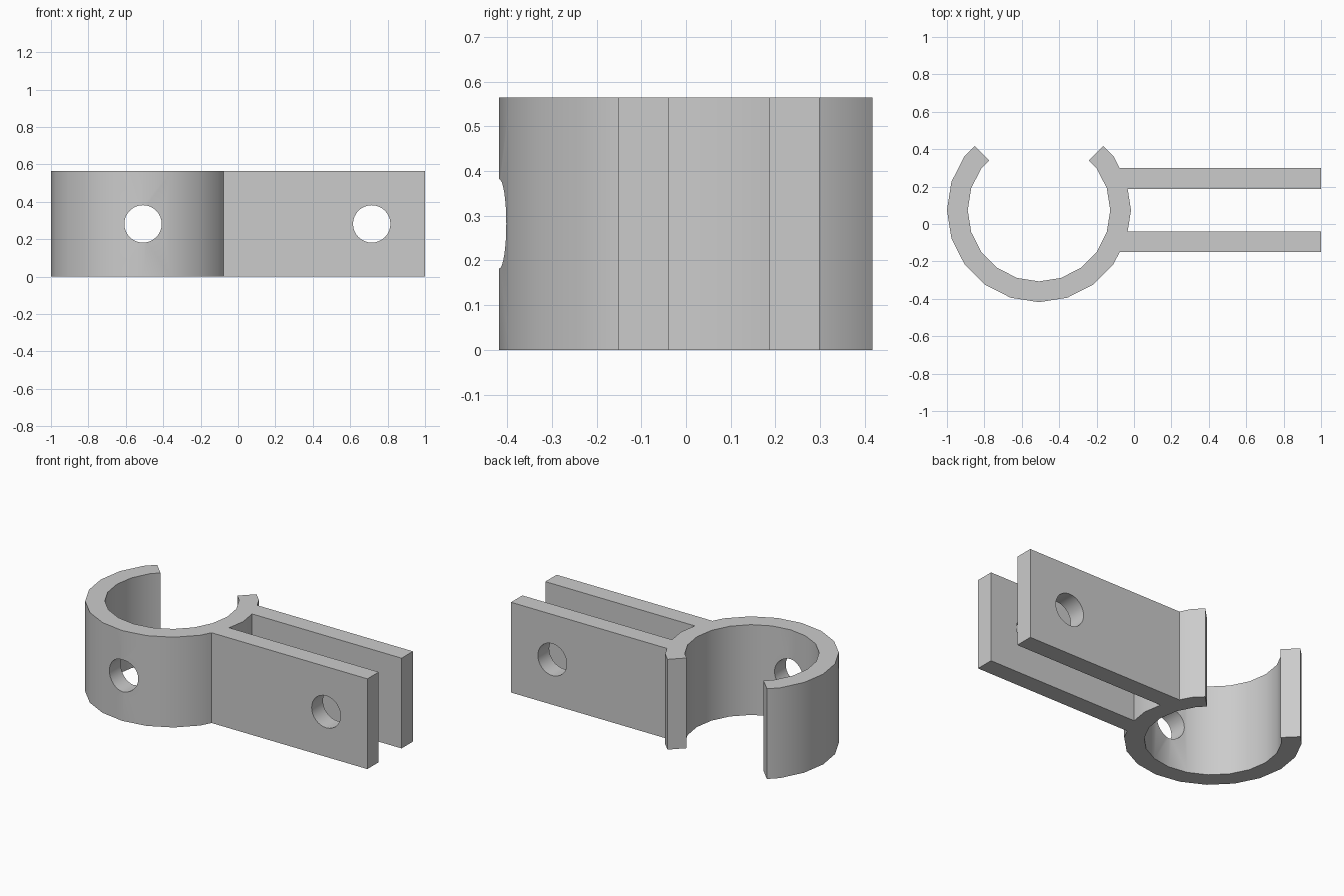
import bpy
import bmesh
from math import cos, sin, radians, pi
from mathutils import Vector

HEIGHT = 0.564
CENTRE = Vector((-0.508, 0.074))
OUTER_R, INNER_R = 0.492, 0.381

old = bpy.data.objects.get("Cube")
if old:
    bpy.data.objects.remove(old, do_unlink=True)

grey = bpy.data.materials.new("plain grey")
grey.use_nodes = True
COLOUR = (0.6, 0.6, 0.6, 1)
grey.diffuse_color = COLOUR
grey.node_tree.nodes["Principled BSDF"].inputs["Base Color"].default_value = COLOUR


def extrude_profile(name, points):
    """Closed 2D outline raised from the floor to the full height."""
    bm = bmesh.new()
    face = bm.faces.new([bm.verts.new((x, y, 0)) for x, y in points])
    raised = bmesh.ops.extrude_face_region(bm, geom=[face])["geom"]
    bmesh.ops.translate(bm, vec=(0, 0, HEIGHT),
                        verts=[v for v in raised if isinstance(v, bmesh.types.BMVert)])
    bmesh.ops.recalc_face_normals(bm, faces=bm.faces)
    mesh = bpy.data.meshes.new(name)
    bm.to_mesh(mesh)
    bm.free()
    mesh.materials.append(grey)
    obj = bpy.data.objects.new(name, mesh)
    bpy.context.collection.objects.link(obj)
    return obj


def arc(radius):
    """Twenty-sided arc, open at the back between 45 and 135 degrees."""
    apothem = radius * cos(pi / 20)
    steps = [(135, apothem)] + [(a, radius) for a in range(144, 397, 18)] + [(405, apothem)]
    return [CENTRE + Vector((cos(radians(a)), sin(radians(a)))) * r for a, r in steps]


def helper(obj):
    obj.hide_render = True
    obj.hide_set(True)


def boolean(target, tool, operation):
    mod = target.modifiers.new(tool.name, "BOOLEAN")
    mod.object, mod.operation, mod.solver = tool, operation, "EXACT"


def hole_cutter(name, x, y, depth):
    bpy.ops.mesh.primitive_cylinder_add(vertices=32, radius=0.1, depth=depth,
                                        location=(x, y, HEIGHT / 2),
                                        rotation=(pi / 2, 0, 0))
    obj = bpy.context.object
    obj.name = name
    obj.data.materials.append(grey)
    return obj


# Open clamp ring
clamp = extrude_profile("clamp_bracket", arc(OUTER_R) + arc(INNER_R)[::-1])

# Two parallel arms joined to the ring
tools = []
for name, y0 in (("front_arm", -0.151), ("back_arm", 0.187)):
    y1 = y0 + 0.112
    arm = extrude_profile(name, [(-0.1, y0), (1, y0), (1, y1), (-0.1, y1)])
    boolean(clamp, arm, "UNION")
    tools.append(arm)

# Bolt holes through the ring front and through both arms
for name, x, y, depth in (("ring_hole", -0.508, -0.37, 0.3), ("arm_hole", 0.715, 0.074, 0.8)):
    cutter = hole_cutter(name, x, y, depth)
    boolean(clamp, cutter, "DIFFERENCE")
    tools.append(cutter)

# Bake the booleans, remove the tools and keep sharp corners
bpy.ops.object.select_all(action="DESELECT")
bpy.context.view_layer.objects.active = clamp
clamp.select_set(True)
for mod in list(clamp.modifiers):
    bpy.ops.object.modifier_apply(modifier=mod.name)
for tool in tools:
    bpy.data.objects.remove(tool, do_unlink=True)
bpy.ops.object.shade_smooth_by_angle(angle=radians(30))
